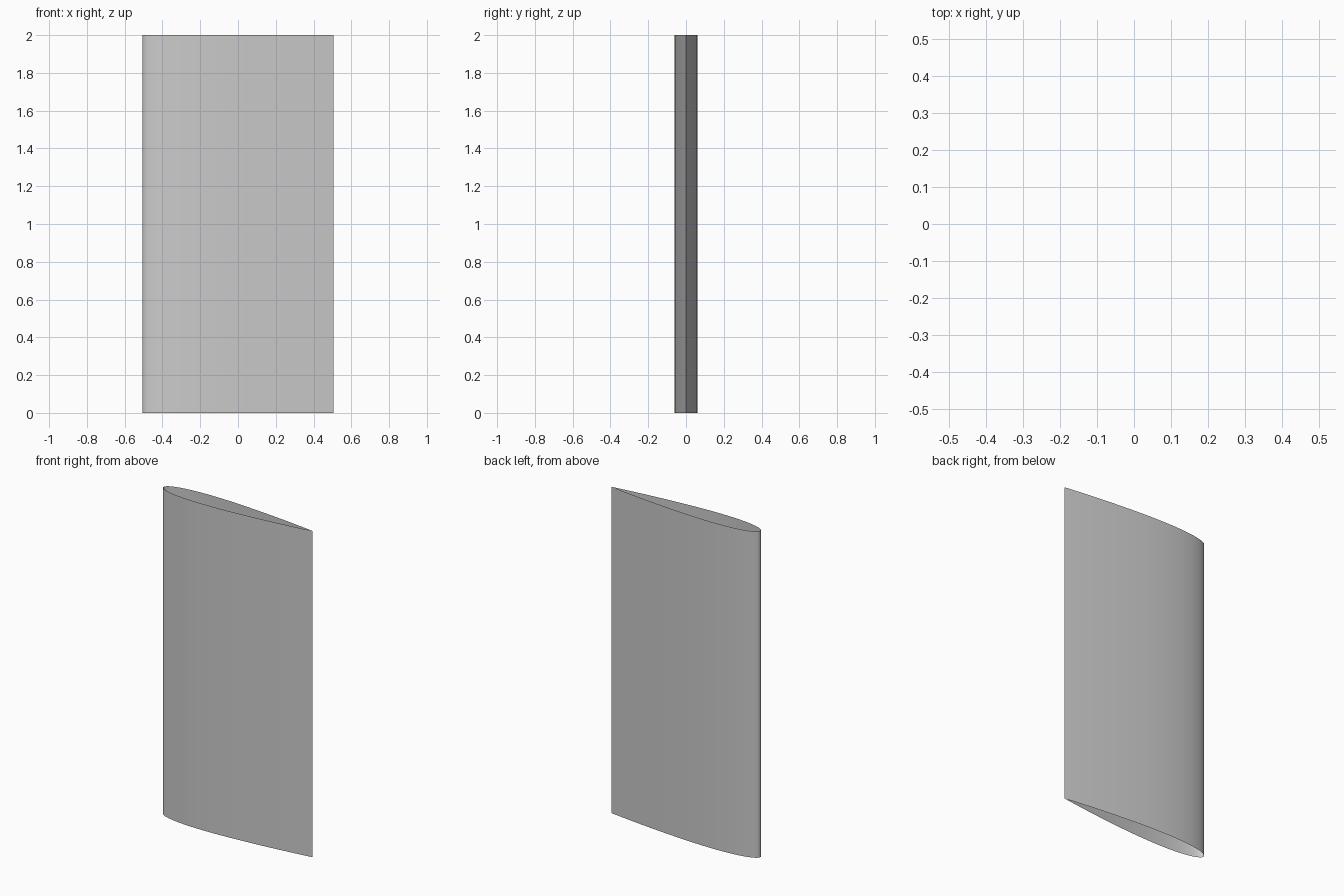
import bpy, bmesh, math

if "Cube" in bpy.data.objects:
    bpy.data.objects.remove(bpy.data.objects["Cube"])

CHORD = 1.0089   # sharp trailing edge, where the thickness curve reaches zero
SPAN = 2.0
STEPS = 64


def half_thickness(x):
    # Symmetric 12 percent wing section
    return 0.6 * (0.2969 * math.sqrt(x) - 0.1260 * x - 0.3516 * x**2
                  + 0.2843 * x**3 - 0.1015 * x**4)


# Section outline: trailing edge, round the nose, and back, closer points at the nose
outline = []
for i in range(2 * STEPS):
    a = math.pi * i / STEPS
    x = CHORD * (1 + math.cos(a)) / 2
    y = 0 if i == 0 else half_thickness(x) * (1 if i < STEPS else -1)
    outline.append((x - CHORD / 2, y))

# Open-ended skin swept straight up
bm = bmesh.new()
bottom = [bm.verts.new((x, y, 0)) for x, y in outline]
top = [bm.verts.new((x, y, SPAN)) for x, y in outline]
n = len(outline)
for i in range(n):
    j = (i + 1) % n
    bm.faces.new((bottom[i], bottom[j], top[j], top[i]))

mesh = bpy.data.meshes.new("wing_skin")
bm.to_mesh(mesh)
bm.free()
wing = bpy.data.objects.new("wing_skin", mesh)
bpy.context.collection.objects.link(wing)

# Smooth skin with a crisp trailing edge
bpy.context.view_layer.objects.active = wing
wing.select_set(True)
bpy.ops.object.shade_smooth_by_angle(angle=math.radians(30))
